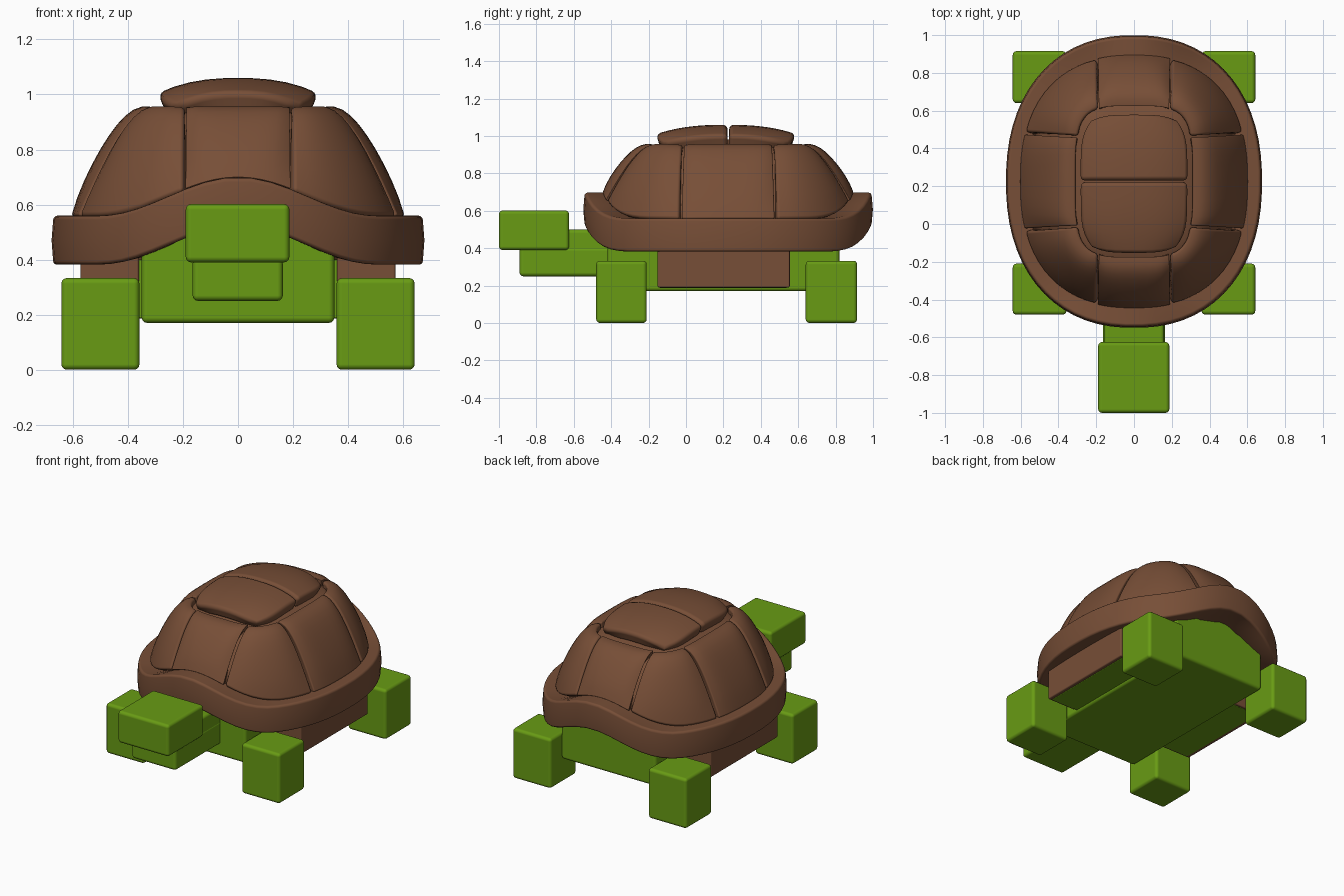
import bpy, bmesh, math
from mathutils import Vector

if "Cube" in bpy.data.objects:
    bpy.data.objects.remove(bpy.data.objects["Cube"])

CY = 0.225  # shell centre along y


def material(name, rgb):
    m = bpy.data.materials.new(name)
    m.diffuse_color = (*rgb, 1)
    m.use_nodes = True
    m.node_tree.nodes["Principled BSDF"].inputs["Base Color"].default_value = m.diffuse_color
    return m


GREEN = material("skin green", (0.14, 0.33, 0.007))
BROWN = material("shell brown", (0.185, 0.077, 0.038))


def finish(name, bm, mat, bevel=0.02, thick=0):
    me = bpy.data.meshes.new(name)
    bm.to_mesh(me)
    bm.free()
    ob = bpy.data.objects.new(name, me)
    bpy.context.collection.objects.link(ob)
    me.materials.append(mat)
    for p in me.polygons:
        p.use_smooth = True
    if thick:
        s = ob.modifiers.new("thickness", "SOLIDIFY")
        s.thickness = thick
        s.offset = -1
    if bevel:
        b = ob.modifiers.new("soft edges", "BEVEL")
        b.width = bevel
        b.segments = 3
        b.limit_method = 'ANGLE'
        b.angle_limit = math.radians(40)
        b.harden_normals = True
    return ob


def box(name, x, y, z, mat, bevel=0.02):
    bm = bmesh.new()
    bmesh.ops.create_cube(bm, size=1)
    for v in bm.verts:
        v.co = Vector([(r[0] + r[1]) / 2 + c * (r[1] - r[0]) for r, c in zip((x, y, z), v.co)])
    return finish(name, bm, mat, bevel)


def oval(a, b, n, phi):
    c, s = math.cos(phi), math.sin(phi)
    return (math.copysign(a * abs(c) ** (2 / n), c), math.copysign(b * abs(s) ** (2 / n), s))


def arch(x):  # rise of the rim over the head and tail
    return 0.07 * (1 + math.cos(math.pi * min(abs(x) / 0.52, 1)))


def dome(phi_out, phi_in, t):  # t = 0 at the rim, 1 at the crown
    xo, yo = oval(0.605, 0.67, 2.4, phi_out)
    xi, yi = oval(0.31, 0.40, 4, phi_in)
    z0 = 0.56 + arch(xo)
    return Vector((xo + (xi - xo) * t, CY + yo + (yi - yo) * t,
                   z0 + (0.955 - z0) * math.sin(t * math.pi / 2)))


def patch(name, func, n=10, bevel=0.028, thick=0.075):
    bm = bmesh.new()
    g = [[bm.verts.new(func(2 * i / n - 1, 2 * j / n - 1)) for j in range(n + 1)] for i in range(n + 1)]
    for i in range(n):
        for j in range(n):
            f = bm.faces.new((g[i][j], g[i + 1][j], g[i + 1][j + 1], g[i][j + 1]))
            f.normal_update()
            if f.normal.z < 0:
                f.normal_flip()
    return finish(name, bm, BROWN, bevel, thick)


def loft(name, rings, bevel):
    bm = bmesh.new()
    rows = [[bm.verts.new(p) for p in r] for r in rings]
    n = len(rows[0])
    for a, b in zip(rows, rows[1:]):
        for i in range(n):
            bm.faces.new((a[i], a[(i + 1) % n], b[(i + 1) % n], b[i]))
    bm.faces.new(rows[0][::-1])
    bm.faces.new(rows[-1])
    bmesh.ops.recalc_face_normals(bm, faces=bm.faces)
    return finish(name, bm, BROWN, bevel)


# shell rim: wavy band around the oval outline
N = 64
angles = [2 * math.pi * (i + 0.5) / N for i in range(N)]
rings = []
for scale, z in ((0.80, 0.40), (0.99, 0.38), (1, 0.47), (0.99, 0.56), (0.80, 0.56)):
    ring = []
    for a in angles:
        x, y = oval(0.678, 0.775, 2.25, a)
        ring.append(Vector((x * scale, CY + y * scale, z + arch(x))))
    rings.append(ring)
loft("shell_rim", rings, 0.015)

# inner dome that shows in the grooves
rings = []
for t in (0, 0.2, 0.4, 0.6, 0.8, 1):
    ring = []
    for a in angles:
        p = dome(a, a, t)
        ring.append(Vector((p.x * 0.95, CY + (p.y - CY) * 0.95, p.z - 0.03)))
    rings.append(ring)
rings.append([Vector((p.x * 0.6, CY + (p.y - CY) * 0.6, 0.98)) for p in rings[-1]])
loft("shell_core", rings, 0)

# ring of eight scutes: boundaries as (outer angle, inner angle)
H = math.pi / 2
first = [(-0.32, -0.36), (0.32, 0.36), (H - 0.26, H - 0.38)]
cuts = first[:2] + [first[2], (H + 0.26, H + 0.38)]
cuts += [(a + math.pi, b + math.pi) for a, b in cuts]
cuts.append((cuts[0][0] + 2 * math.pi, cuts[0][1] + 2 * math.pi))
for k in range(8):
    (o0, i0), (o1, i1) = cuts[k], cuts[k + 1]

    def scute(s, t, o0=o0, o1=o1, i0=i0, i1=i1):
        u = 0.5 + 0.5 * s * 0.975
        p = dome(o0 + (o1 - o0) * u, i0 + (i1 - i0) * u, 0.5 + 0.5 * t)
        puff = (1 - s ** 4) * (1 - t ** 4)
        out = Vector((p.x, p.y - CY, 0.35)).normalized()
        return p + out * 0.016 * puff

    patch(f"ring_scute_{k + 1}", scute)

# two crown scutes
YM = 0.215
for name, y0, y1 in (("front_crown_scute", -0.16, YM + 0.008), ("back_crown_scute", YM + 0.016, 0.585)):
    def crown(s, t, y0=y0, y1=y1):
        y = y0 + (y1 - y0) * (0.5 + 0.5 * t)
        v = min(abs((y - YM) / 0.375), 1)
        x = 0.29 * s * (1 - 0.22 * v ** 5)
        y -= math.copysign(0.03 * abs(s) ** 4 * v, y - YM)
        return Vector((x, y, 1.06 - 0.055 * abs(s) ** 2.5 - 0.05 * v ** 2.5))

    patch(name, crown, thick=0.08)

# body, belly and brown side walls
box("body", (-0.35, 0.35), (-0.42, 0.82), (0.17, 0.54), GREEN)
box("belly", (-0.55, 0.55), (-0.14, 0.54), (0.187, 0.40), GREEN, 0.005)
for side, s in (("left", -1), ("right", 1)):
    box(side + "_side_wall", tuple(sorted((s * 0.36, s * 0.572))), (-0.152, 0.555), (0.19, 0.42), BROWN, 0.008)
    # legs
    for end, y in (("front", (-0.48, -0.21)), ("back", (0.64, 0.915))):
        box(f"{end}_{side}_leg", tuple(sorted((s * 0.358, s * 0.642))), y, (0, 0.333), GREEN)

# head, jaw and neck
box("head", (-0.19, 0.187), (-1.0, -0.625), (0.39, 0.602), GREEN)
box("jaw", (-0.165, 0.163), (-0.89, -0.38), (0.25, 0.405), GREEN)
box("neck", (-0.16, 0.16), (-0.66, -0.38), (0.36, 0.50), GREEN)
